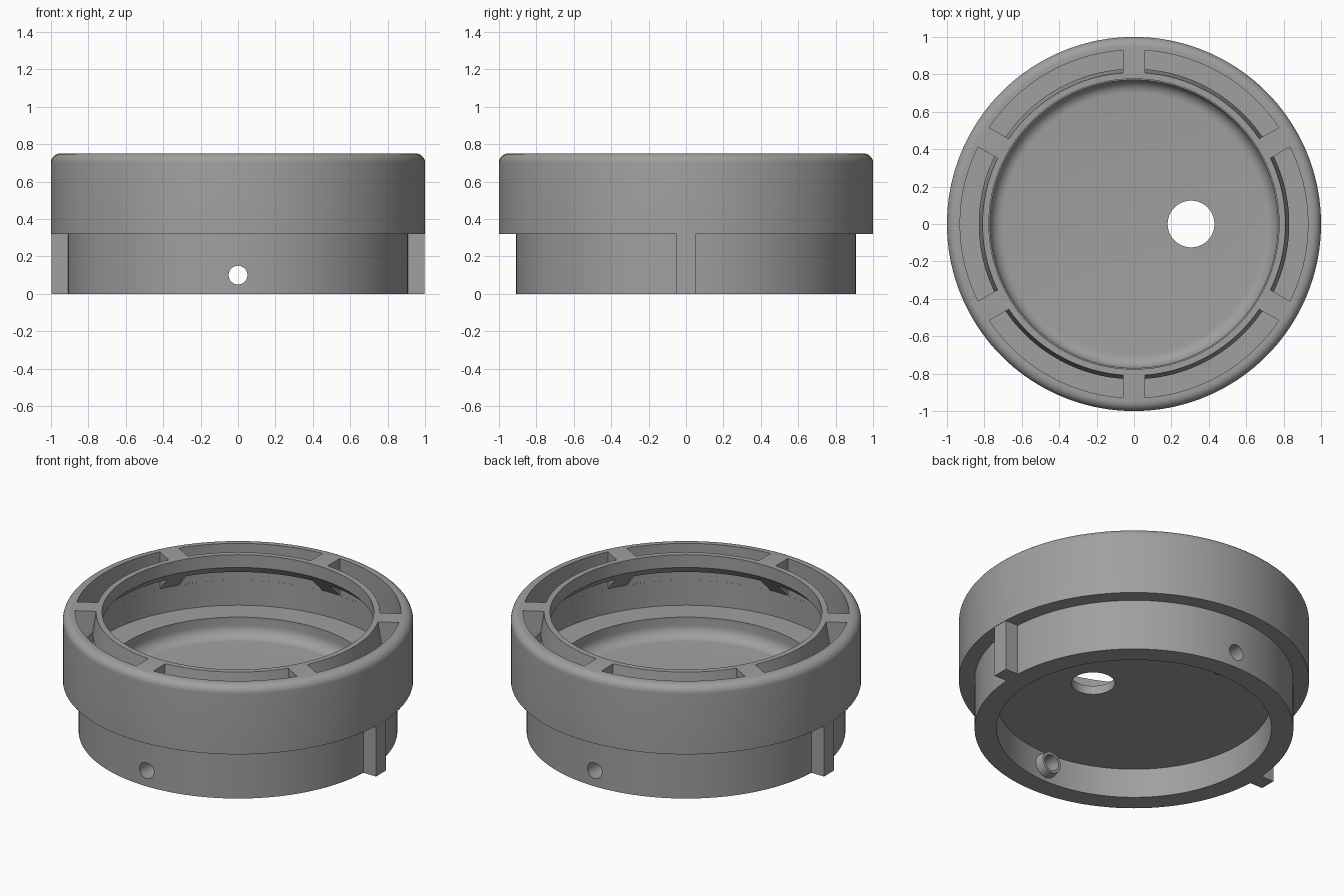
import bpy, bmesh, math
from mathutils import Matrix

if "Cube" in bpy.data.objects:
    bpy.data.objects.remove(bpy.data.objects["Cube"])

SEG = 180
grey = bpy.data.materials.new("plain grey")
grey.diffuse_color = (0.35, 0.35, 0.35, 1)
grey.use_nodes = True
grey.node_tree.nodes["Principled BSDF"].inputs["Base Color"].default_value = grey.diffuse_color


def finish(bm, name):
    bmesh.ops.recalc_face_normals(bm, faces=bm.faces)
    me = bpy.data.meshes.new(name)
    bm.to_mesh(me)
    bm.free()
    me.materials.append(grey)
    ob = bpy.data.objects.new(name, me)
    bpy.context.collection.objects.link(ob)
    return ob


def arc(cx, cz, r, a0, a1, n):
    return [(cx + r * math.cos(math.radians(a0 + (a1 - a0) * i / n)),
             cz + r * math.sin(math.radians(a0 + (a1 - a0) * i / n))) for i in range(n + 1)]


def lathe(profile, name):
    """Solid of revolution; first and last points lie on the axis."""
    bm = bmesh.new()
    rings = []
    for r, z in profile:
        if r == 0:
            rings.append([bm.verts.new((0, 0, z))] * SEG)
        else:
            rings.append([bm.verts.new((r * math.cos(2 * math.pi * i / SEG),
                                        r * math.sin(2 * math.pi * i / SEG), z)) for i in range(SEG)])
    for a, b in zip(rings, rings[1:]):
        for i in range(SEG):
            j = (i + 1) % SEG
            quad = list(dict.fromkeys((a[i], a[j], b[j], b[i])))
            bm.faces.new(quad)
    return finish(bm, name)


def cylinder(name, r1, r2, depth, matrix, n=48):
    bm = bmesh.new()
    bmesh.ops.create_cone(bm, cap_ends=True, segments=n, radius1=r1, radius2=r2,
                          depth=depth, matrix=matrix)
    return finish(bm, name)


def box(name, lo, hi):
    bm = bmesh.new()
    bmesh.ops.create_cube(bm, size=1)
    for v in bm.verts:
        v.co = [l + (c + 0.5) * (h - l) for c, l, h in zip(v.co, lo, hi)]
    return finish(bm, name)


def slot(name, mid, n=24):
    """Curved slot whose ends run parallel to the neighbouring spokes."""
    section = [(0.807, 0.77), (0.9297, 0.77), (0.9297, 0.45), (0.8325, 0.45), (0.83, 0.615)]
    bm = bmesh.new()
    rows = []
    for i in range(n + 1):
        t = 2 * i / n - 1
        row = []
        for r, z in section:
            a = mid + t * (math.pi / 6 - math.asin(0.06 / r))
            row.append(bm.verts.new((r * math.cos(a), r * math.sin(a), z)))
        rows.append(row)
    k = len(section)
    for a, b in zip(rows, rows[1:]):
        for i in range(k):
            bm.faces.new((a[i], a[(i + 1) % k], b[(i + 1) % k], b[i]))
    bm.faces.new(rows[0])
    bm.faces.new(rows[-1])
    return finish(bm, name)


def combine(target, other, op):
    mod = target.modifiers.new("combine", 'BOOLEAN')
    mod.operation = op
    mod.solver = 'EXACT'
    mod.object = other
    bpy.context.view_layer.objects.active = target
    bpy.ops.object.modifier_apply(modifier=mod.name)
    bpy.data.objects.remove(other)


# Housing: skirt, wide cap, overhanging inner rim, ledge and dished floor
profile = [(0, 0.185), (0.785, 0.185), (0.785, 0), (0.91, 0), (0.91, 0.32), (1, 0.32)]
profile += arc(0.95, 0.70, 0.05, 0, 90, 8)
profile += [(0.776, 0.75), (0.776, 0.67), (0.93, 0.516), (0.93, 0.36), (0.77, 0.36)]
profile += arc(0.70, 0.31, 0.07, 0, -90, 8)
profile += [(0, 0.24)]
housing = lathe(profile, "housing")

# Side keys on the skirt and screw bosses inside it
for s in (-1, 1):
    xs = sorted((s * 0.85, s * 0.997))
    combine(housing, box("side_key", (xs[0], -0.05, 0), (xs[1], 0.05, 0.34)), 'UNION')
    m = Matrix.Translation((0, s * 0.785, 0.1)) @ Matrix.Rotation(s * math.pi / 2, 4, 'X')
    combine(housing, cylinder("screw_boss", 0.085, 0.066, 0.11, m), 'UNION')

# Six slots in the top, leaving sloped spokes between them
for i in range(6):
    combine(housing, slot("slot_cutter", i * math.pi / 3), 'DIFFERENCE')

# Screw holes through front and back, cable hole through the floor
across = Matrix.Translation((0, 0, 0.1)) @ Matrix.Rotation(math.pi / 2, 4, 'X')
combine(housing, cylinder("screw_hole_cutter", 0.05, 0.05, 2.2, across), 'DIFFERENCE')
combine(housing, cylinder("cable_hole_cutter", 0.125, 0.125, 0.2,
                          Matrix.Translation((0.305, 0, 0.21)), 64), 'DIFFERENCE')

bpy.ops.object.select_all(action='DESELECT')
housing.select_set(True)
bpy.context.view_layer.objects.active = housing
bpy.ops.object.shade_smooth_by_angle(angle=math.radians(30))
